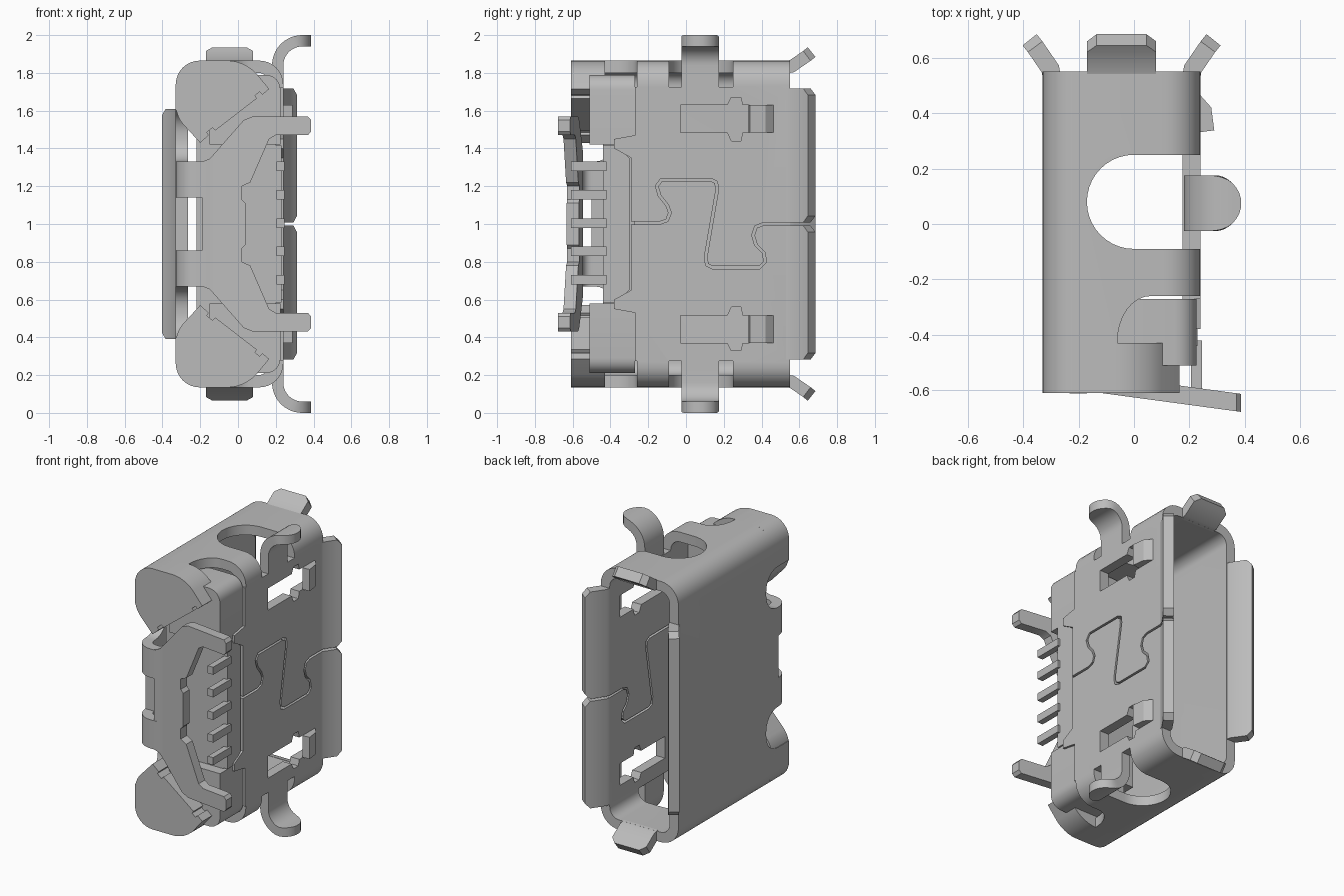
import bpy, bmesh, math
from mathutils import Vector

cube = bpy.data.objects.get("Cube")
if cube:
    bpy.data.objects.remove(cube, do_unlink=True)

metal = bpy.data.materials.new("satin grey")
metal.use_nodes = True
GREY = (0.5, 0.5, 0.5, 1)
metal.diffuse_color = GREY
metal.node_tree.nodes["Principled BSDF"].inputs["Base Color"].default_value = GREY

AXES = {"x": lambda u, v, w: (w, u, v),   # outline in y, z
        "y": lambda u, v, w: (u, w, v),   # outline in x, z
        "z": lambda u, v, w: (u, v, w)}   # outline in x, y
T = 0.065  # sheet thickness


def finish(name, bm):
    bmesh.ops.recalc_face_normals(bm, faces=bm.faces[:])
    mesh = bpy.data.meshes.new(name)
    bm.to_mesh(mesh)
    bm.free()
    mesh.materials.append(metal)
    ob = bpy.data.objects.new(name, mesh)
    bpy.context.collection.objects.link(ob)
    return ob


def prism_bm(pts, axis, lo, hi):
    bm = bmesh.new()
    put = AXES[axis]
    a = [bm.verts.new(put(u, v, lo)) for u, v in pts]
    b = [bm.verts.new(put(u, v, hi)) for u, v in pts]
    bm.faces.new(a)
    bm.faces.new(b[::-1])
    for i in range(len(pts)):
        j = (i + 1) % len(pts)
        bm.faces.new((a[i], a[j], b[j], b[i]))
    return bm


def prism(name, pts, axis, lo, hi):
    return finish(name, prism_bm(pts, axis, lo, hi))


def rect(u0, u1, v0, v1):
    return [(u0, v0), (u1, v0), (u1, v1), (u0, v1)]


def rounded(pts, radii, n=6):
    """Round each corner of a closed outline with a quadratic curve."""
    out = []
    for i, p in enumerate(pts):
        r = radii[i] if isinstance(radii, (list, tuple)) else radii
        p, a, b = Vector(p), Vector(pts[i - 1]), Vector(pts[(i + 1) % len(pts)])
        if r == 0:
            out.append(tuple(p))
            continue
        s, e = p + (a - p).normalized() * r, p + (b - p).normalized() * r
        for k in range(n + 1):
            t = k / n
            w = 0.83 * 2 * t * (1 - t)
            q = (s * (1 - t) ** 2 + p * w * 0.9 + e * t * t) / ((1 - t) ** 2 + w * 0.9 + t * t)
            out.append(tuple(q))
    return out


def flip(pts, s):
    """Mirror an outline's second coordinate about mid height."""
    return [(u, 1 + s * (v - 1)) for u, v in pts]


def offsets(path, d):
    """Two offset copies of an open path, distance d on either side."""
    P = [Vector(p) for p in path]
    left, right = [], []
    for i, p in enumerate(P):
        t1 = (p - P[i - 1]).normalized() if i else (P[1] - p).normalized()
        t2 = (P[i + 1] - p).normalized() if i < len(P) - 1 else t1
        t = (t1 + t2).normalized()
        n = Vector((-t.y, t.x)) * d / max(0.6, t.dot(t1))
        left.append(p + n)
        right.append(p - n)
    return left, right


def strip(name, path, half_widths, put, thick=T):
    """Bent sheet along a path; half width may vary to round its tip."""
    bm = bmesh.new()
    rings = []
    for l, r, h in zip(*offsets(path, thick / 2), half_widths):
        rings.append([bm.verts.new(put(p.x, p.y, w)) for p, w in
                      ((l, -h), (l, h), (r, h), (r, -h))])
    for a, b in zip(rings, rings[1:]):
        for i in range(4):
            j = (i + 1) % 4
            bm.faces.new((a[i], a[j], b[j], b[i]))
    bm.faces.new(rings[0])
    bm.faces.new(rings[-1])
    return finish(name, bm)


def cut(ob, cutter):
    mod = ob.modifiers.new("cut", "BOOLEAN")
    mod.operation, mod.solver, mod.object = "DIFFERENCE", "EXACT", cutter
    bpy.context.view_layer.objects.active = ob
    bpy.ops.object.modifier_apply(modifier=mod.name)
    bpy.data.objects.remove(cutter, do_unlink=True)


# Shell tube
shell = prism("shell", rounded(rect(-0.33, 0.24, 0.135, 1.865), 0.13, 8), "y", -0.61, 0.55)
cut(shell, prism("bore", rounded(rect(-0.265, 0.175, 0.2, 1.8), 0.07, 8), "y", -1, 1))

# Open the tail end of the shell
cut(shell, prism("tail_cut", rect(-0.06, 0.5, 0, 2), "y", -1, -0.425))
plate_front = [(-0.6, 0), (-0.27, 0), (-0.27, 0.53), (-0.38, 0.55), (-0.38, 0.6), (-0.29, 0.65),
               (-0.29, 1.35), (-0.38, 1.4), (-0.38, 1.45), (-0.27, 1.47), (-0.27, 2), (-0.6, 2)]
cut(shell, prism("plate_cut", plate_front, "x", 0.1, 0.5))
cut(shell, prism("wall_cut", rect(-0.8, -0.5, 0.6, 1.4), "x", -0.5, -0.2))

for s in (1, -1):
    lo, hi = sorted((1 + s * 0.725, 1 + s * 1.2))
    # Round opening for the mounting tab
    arc = [(0.17 * math.cos(a), 0.08 + 0.17 * math.sin(a))
           for a in (math.pi / 2 + math.pi * k / 20 for k in range(21))]
    cut(shell, prism("tab_opening", [(0.5, 0.25)] + arc + [(0.5, -0.09)], "z", lo, hi))
    # Quarter-round relief near the tail
    relief = [(0.5, -0.26)] + [(0.06 - 0.12 * math.sin(a), -0.425 + 0.165 * math.cos(a))
                               for a in (math.pi / 2 * k / 8 for k in range(9))] + [(0.5, -0.425)]
    cut(shell, prism("relief", relief, "z", lo, hi))
    # Scallop in the back wall
    scallop = rounded(flip(rect(-0.8, -0.37, 1.33, 1.6), s), [0, 0.12, 0.12, 0])
    cut(shell, prism("scallop", scallop, "x", -0.5, -0.2))
    # Latch window
    window = [(-0.03, 1.485), (0.22, 1.485), (0.24, 1.44), (0.29, 1.44), (0.30, 1.485), (0.44, 1.485),
              (0.44, 1.63), (0.30, 1.63), (0.29, 1.67), (0.24, 1.67), (0.22, 1.63), (-0.03, 1.63)]
    cut(shell, prism("window", flip(window, s), "x", 0.1, 0.5))

# Interlocking seam
seam = [(-0.6, 1.005), (-0.14, 1.005), (-0.1, 1.02), (-0.085, 1.06), (-0.1, 1.1), (-0.14, 1.15),
        (-0.155, 1.2), (-0.13, 1.235), (0.13, 1.235), (0.16, 1.22), (0.165, 1.18),
        (0.105, 0.83), (0.11, 0.785), (0.14, 0.77), (0.39, 0.77), (0.42, 0.8), (0.41, 0.85),
        (0.37, 0.89), (0.355, 0.94), (0.37, 0.985), (0.41, 1.0), (0.8, 1.0)]
l, r = offsets(seam, 0.007)
cut(shell, prism("seam", [tuple(p) for p in l + r[::-1]], "x", 0.1, 0.5))


def lip(name, path, half, put):
    strip(name, path, [half, half, half, half - 0.035], put)


# Flared lips around the mouth
def outward(wall, tip):
    d = (tip - wall) / abs(tip - wall)
    return [(0.53, wall), (0.56, wall + 0.005 * d), (0.64, wall + 0.06 * d), (0.665, wall + 0.08 * d)]


lip("back_lip", outward(-0.297, -1), 0.61, lambda u, v, w: (v, u, 1 + w))
for s, tag in ((1, "upper"), (-1, "lower")):
    lip(tag + "_side_lip", outward(1 + s * 0.83, 1 + s * 3), 0.125, lambda u, v, w: (w - 0.045, u, v))
    lip(tag + "_plate_lip", outward(0.207, 1), 0.355, lambda u, v, w: (v, u, 1 + s * 0.363 + w))

    # Curled mounting tab with round tip
    curl = [(0.21, 1.70), (0.21, 1.78)] + [
        (0.34 - 0.13 * math.cos(a), 1.84 + 0.13 * math.sin(a))
        for a in (math.pi / 2 * k / 10 for k in range(11))]
    curl += [(x, 1.97) for x in (0.355, 0.37, 0.38, 0.386)]
    widths = [0.1 * math.sqrt(max(0.03, 1 - (max(0, u - 0.287) / 0.1) ** 2)) for u, v in curl]
    strip(tag + "_mounting_tab", flip(curl, s), widths, lambda u, v, w: (u, 0.075 + w, v), 0.06)

    # Outward latch spring
    strip(tag + "_latch", [(0.215, 0.455), (0.255, 0.41), (0.265, 0.335)], [0.072] * 3,
          lambda u, v, w: (u, v, 1 + s * 0.557 + w), 0.05)

    # Folded corner flap
    flap = [(-0.33, 1.865), (-0.33, 1.57), (-0.2, 1.43), (-0.155, 1.47), (-0.165, 1.485),
            (-0.135, 1.51), (-0.12, 1.495), (0.1, 1.665), (0.09, 1.68), (0.115, 1.7),
            (0.13, 1.685), (0.165, 1.715), (0.04, 1.865)]
    soft = [0.13, 0.06] + [0] * 10 + [0.09]
    prism(tag + "_corner_flap", rounded(flip(flap, s), soft), "y", -0.61, -0.43)

    # Insulator ear
    ear = rounded(flip(rect(-0.15, 0.225, 1.42, 1.79), s), [0, 0, 0.08, 0.08])
    prism(tag + "_insulator_ear", ear, "y", -0.51, -0.27)

    # Bend joining back wall and tail plate
    bend = [(-0.297, -0.45)] + [(-0.217 - 0.08 * math.cos(a), -0.5 - 0.08 * math.sin(a))
                                for a in (math.pi / 2 * k / 8 for k in range(9))] + [(-0.17, -0.58)]
    strip(tag + "_bend", bend, [0.095] * len(bend), lambda u, v, w: (u, v, 1 + s * 0.235 + w))

# Tail plate with two legs, leaning outward
half = [(-0.19, 1.14), (-0.19, 1.33), (-0.15, 1.345), (0.03, 1.55), (0.08, 1.57), (0.37, 1.57), (0.387, 1.55),
        (0.387, 1.49), (0.37, 1.47), (0.2, 1.47), (0.165, 1.45), (0.065, 1.22), (0.02, 1.2),
        (0.02, 1.13), (0.04, 1.11)]
bm = prism_bm(half + flip(half, -1)[::-1], "y", -0.61, -0.545)
bmesh.ops.bisect_plane(bm, geom=bm.verts[:] + bm.edges[:] + bm.faces[:],
                       plane_co=(-0.12, 0, 0), plane_no=(1, 0, 0))
for v in bm.verts:
    v.co.y -= 0.135 * max(0, v.co.x + 0.12)
finish("tail_plate", bm)

# Insulator body and contact bar
prism("insulator", rect(-0.22, 0.2, 0.4, 1.6), "y", -0.44, -0.27)
bar = [(-0.44, 0.585), (-0.375, 0.585), (-0.3, 0.65), (-0.3, 1.35), (-0.375, 1.415), (-0.44, 1.415)]
prism("contact_bar", bar, "x", 0.15, 0.23)

# Contact pins
for i in range(5):
    z = 0.705 + 0.15 * i
    prism(f"pin_{i + 1}", rect(0.205, 0.245, z - 0.025, z + 0.025), "y", -0.61, -0.42)

# Smooth bends, sharp edges
bpy.ops.object.select_all(action="DESELECT")
for ob in bpy.context.scene.objects:
    if ob.type == "MESH":
        ob.select_set(True)
        bpy.context.view_layer.objects.active = ob
bpy.ops.object.shade_smooth_by_angle(angle=math.radians(30))
